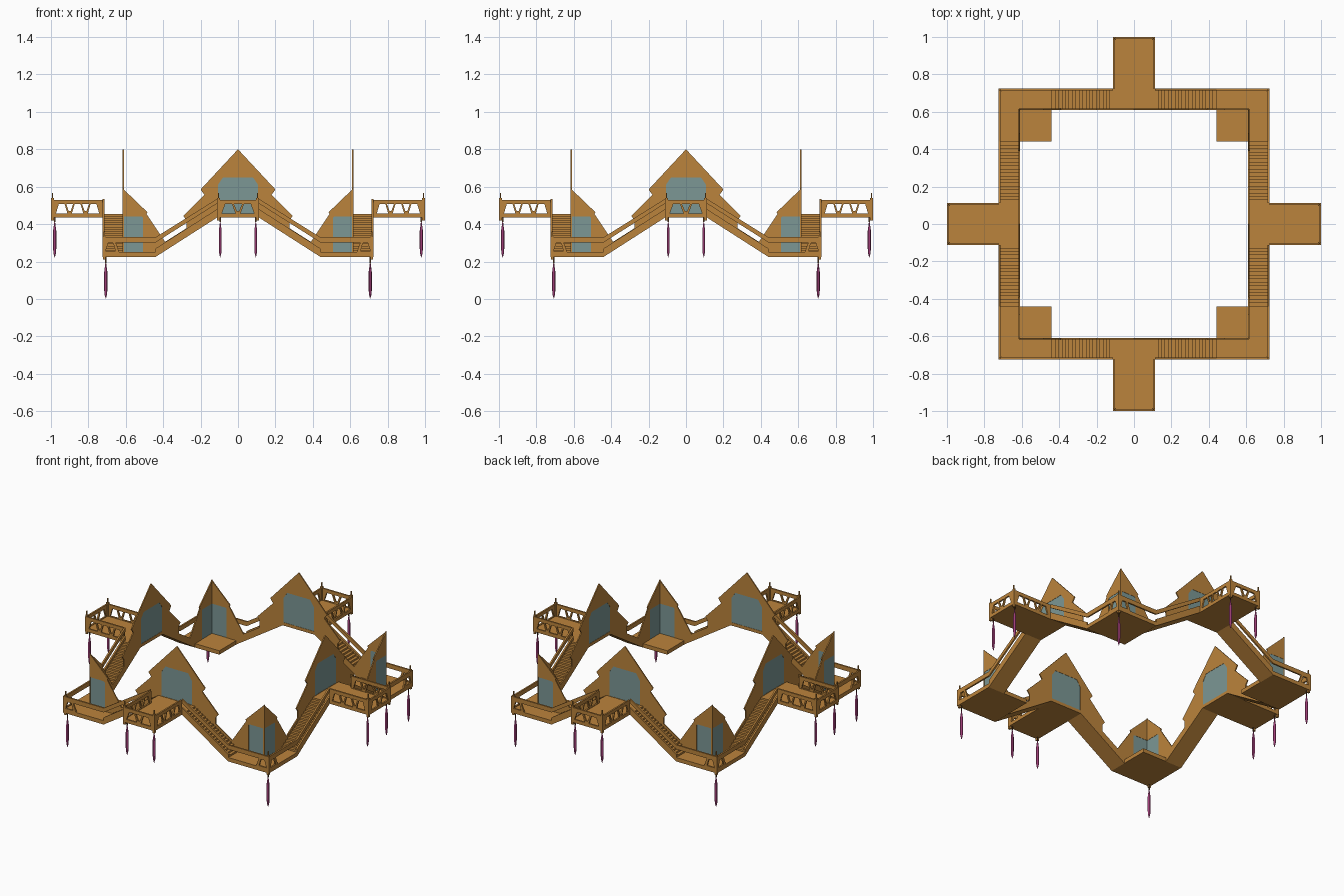
import bpy, bmesh, math
from mathutils import Matrix

if "Cube" in bpy.data.objects:
    bpy.data.objects.remove(bpy.data.objects["Cube"])


def material(name, rgb):
    m = bpy.data.materials.new(name)
    m.diffuse_color = (*rgb, 1)
    m.use_nodes = True
    m.node_tree.nodes["Principled BSDF"].inputs["Base Color"].default_value = m.diffuse_color
    return m


WOOD = material("warm_wood", (0.50, 0.23, 0.045))
GLASS = material("blue_grey_glass", (0.20, 0.31, 0.30))
PINK = material("pink_crystal", (0.58, 0.08, 0.31))
DARK = material("dark_metal", (0.10, 0.045, 0.015))


def add(name, bm, mat):
    """Make the part for the front side and repeat it round all four sides."""
    bmesh.ops.recalc_face_normals(bm, faces=bm.faces)
    me = bpy.data.meshes.new(name)
    bm.to_mesh(me)
    bm.free()
    me.materials.append(mat)
    for i, side in enumerate(("front", "right", "back", "left")):
        ob = bpy.data.objects.new(f"{name}_{side}", me)
        ob.rotation_euler.z = i * math.pi / 2
        bpy.context.collection.objects.link(ob)


def panel(bm, outline, a, b, holes=(), axis="y"):
    """Upright plate: outline in (u, z), thickness from a to b along axis."""
    def vert(p, t):
        return bm.verts.new((p[0], t, p[1]) if axis == "y" else (t, p[0], p[1]))
    twin, edges, sides = {}, [], []
    for loop in (outline, *holes):
        lo = [vert(p, a) for p in loop]
        hi = [vert(p, b) for p in loop]
        twin.update(zip(lo, hi))
        for i in range(len(lo)):
            j = (i + 1) % len(lo)
            edges.append(bm.edges.new((lo[i], lo[j])))
            sides.append((lo[i], lo[j], hi[j], hi[i]))
    res = bmesh.ops.triangle_fill(bm, edges=edges, use_beauty=True)
    for f in [g for g in res["geom"] if isinstance(g, bmesh.types.BMFace)]:
        bm.faces.new([twin[v] for v in f.verts])
    for s in sides:
        bm.faces.new(s)


def box(bm, x0, x1, y0, y1, z0, z1):
    m = Matrix.Translation(((x0 + x1) / 2, (y0 + y1) / 2, (z0 + z1) / 2))
    bmesh.ops.create_cube(bm, size=1, matrix=m @ Matrix.Diagonal((x1 - x0, y1 - y0, z1 - z0, 1)))


def flip(pts):
    return [(-x, z) for x, z in reversed(pts)]


def both(half):
    """Right half outline (from the centre outward) mirrored into a full one."""
    return half + [p for p in flip(half) if abs(p[0]) > 1e-6]


OUT, IN, FLAT, MID = 0.725, 0.613, 0.44, 0.112
LOW, HIGH = 0.225, 0.435   # undersides of corner decks and balconies

# Decks: balcony in the middle, one square corner deck per side
bm = bmesh.new()
box(bm, -MID, MID, -1, -0.61, HIGH, HIGH + 0.018)
add("balcony_deck", bm, WOOD)
bm = bmesh.new()
box(bm, FLAT, OUT, -OUT, -FLAT, LOW, LOW + 0.025)
add("corner_deck", bm, WOOD)

# Stairs: saw-tooth profile on a sloping underside
N = 18
steps = [(MID, HIGH)]
for i in range(N):
    x0 = MID + (FLAT - MID) * i / N
    x1 = MID + (FLAT - MID) * (i + 1) / N
    z = 0.453 - 0.203 * i / N
    steps += [(x0, z), (x1, z)]
steps += [(FLAT, LOW)]
bm = bmesh.new()
for prof in (steps, flip(steps)):
    panel(bm, prof, -OUT + 0.004, -IN)
add("stairs", bm, WOOD)

# Outer stringer and handrail that follow the stairs
stringer = [(MID, HIGH), (MID, HIGH + 0.045), (FLAT, LOW + 0.045), (FLAT, LOW)]
rail = [(MID, HIGH + 0.075), (MID, HIGH + 0.1), (FLAT, 0.33), (OUT, 0.33), (OUT, 0.302), (FLAT, 0.302)]
bm = bmesh.new()
for prof in (stringer, rail):
    panel(bm, prof, -OUT, -OUT + 0.01)
    panel(bm, flip(prof), -OUT, -OUT + 0.01)
add("stair_rail", bm, WOOD)

# Braced panel beside each outer corner
brace = [(0.635, 0.25), (0.655, 0.305), (OUT, 0.305), (OUT, 0.25)]
brace_hole = [(0.655, 0.256), (0.668, 0.3), (0.694, 0.3), (0.708, 0.256)]
bm = bmesh.new()
panel(bm, brace, -OUT, -OUT + 0.01, [brace_hole])
panel(bm, flip(brace), -OUT, -OUT + 0.01, [flip(brace_hole)])
add("corner_brace", bm, WOOD)

# Balcony railings with trapezoid openings
def truss(u0, u1, n):
    """Alternating upright and inverted trapezoids between u0 and u1."""
    w, zb, zt = (u1 - u0) / n, 0.457, 0.508
    holes = []
    for i in range(n):
        c = u0 + w * (i + 0.5)
        holes.append([(c - w * 0.36, zb), (c + w * 0.36, zb), (c + w * 0.18, zt), (c - w * 0.18, zt)])
        if i:
            e = c - w / 2
            holes.append([(e - w * 0.22, zt), (e + w * 0.22, zt), (e + w * 0.06, zb + 0.012), (e - w * 0.06, zb + 0.012)])
    return holes


def rect(u0, u1, z0, z1):
    return [(u0, z0), (u1, z0), (u1, z1), (u0, z1)]


bm = bmesh.new()
panel(bm, rect(-MID, MID, 0.45, 0.53), -1, -0.99, truss(-0.1, 0.1, 2))
for s in (-1, 1):
    panel(bm, rect(-0.99, -OUT, 0.45, 0.53), s * MID, s * (MID - 0.01), truss(-0.985, -0.73, 3), axis="x")
add("balcony_railing", bm, WOOD)

# Corner posts with small finials
bm = bmesh.new()
for x, y, z0, z1 in ((-0.104, -0.992, 0.42, 0.55), (0.104, -0.992, 0.42, 0.55), (0.715, -0.715, 0.212, 0.345)):
    box(bm, x - 0.007, x + 0.007, y - 0.007, y + 0.007, z0, z1 - 0.01)
    box(bm, x - 0.003, x + 0.003, y - 0.003, y + 0.003, z1 - 0.01, z1 + 0.015)
add("railing_posts", bm, WOOD)

# Gabled wall: tall notched middle gable, low strip by the stairs, corner half gables
wall = both([(0, 0.8), (0.2, 0.585), (0.18, 0.557), (0.292, 0.443), (0.275, 0.42), (0.275, 0.378),
             (0.39, 0.305), (0.49, 0.455), (0.484, 0.463), (0.616, 0.59),
             (0.616, LOW), (FLAT, LOW), (MID, HIGH), (0, HIGH)])
mid_win = [(-0.107, 0.455), (0.107, 0.455), (0.107, 0.61), (0.08, 0.65), (-0.08, 0.65), (-0.107, 0.61)]
side_win = [(0.507, 0.25), (0.61, 0.25), (0.61, 0.44), (0.515, 0.44), (0.507, 0.432)]
wins = [mid_win, side_win, flip(side_win)]
bm = bmesh.new()
panel(bm, wall, -0.617, -0.610, wins)
add("gable_wall", bm, WOOD)
bm = bmesh.new()
for w in wins:
    panel(bm, w, -0.6155, -0.6115)
add("window_glass", bm, GLASS)

# Hanging crystals on short hooks
bm, hooks = bmesh.new(), bmesh.new()
for x, y, top in ((-0.095, -0.98, 0.435), (0.095, -0.98, 0.435), (0.707, -0.707, 0.225)):
    rings = [(0.0015, 0.222), (0.005, 0.195), (0.0085, 0.175), (0.0085, 0.07), (0.0065, 0.03)]
    rings[-1:] = [(0.0075, 0.035), (0.001, 0.02)]
    drop = 0.02 if top > 0.3 else 0
    k = 1 - drop / 0.2
    prof = [(0.0015, 0.195), (0.005, 0.17), (0.0085, 0.145), (0.0085, 0.05), (0.007, 0.025), (0.0008, 0.002)]
    base = top - 0.225 + drop / 2
    for (r0, z0), (r1, z1) in zip(prof[1:], prof):
        bmesh.ops.create_cone(bm, cap_ends=False, segments=6, radius1=r0, radius2=r1, depth=z1 - z0,
                              matrix=Matrix.Translation((x, y, base + (z0 + z1) / 2)))
    box(hooks, x - 0.003, x + 0.003, y - 0.003, y + 0.003, base + 0.19, top)
bmesh.ops.remove_doubles(bm, verts=bm.verts, dist=0.0002)
add("hanging_crystal", bm, PINK)
add("crystal_hook", hooks, DARK)
